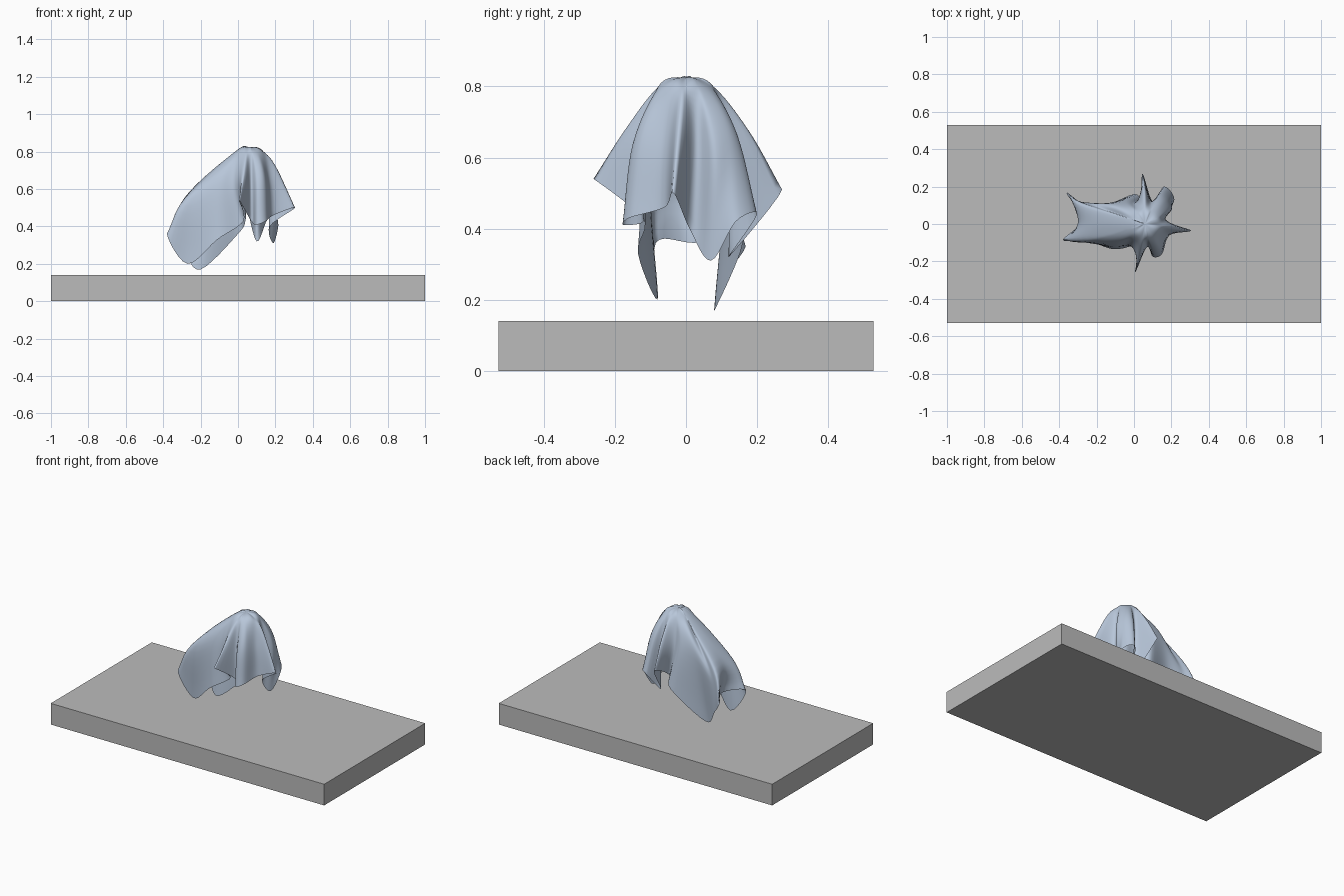
import bpy, bmesh, math
from mathutils import Vector

if "Cube" in bpy.data.objects:
    bpy.data.objects.remove(bpy.data.objects["Cube"])


def material(name, color):
    m = bpy.data.materials.new(name)
    m.diffuse_color = (*color, 1)
    m.use_nodes = True
    m.node_tree.nodes["Principled BSDF"].inputs["Base Color"].default_value = m.diffuse_color
    return m


def catmull(a, b, c, d, t):
    return 0.5 * (2 * b + (c - a) * t + (2 * a - 5 * b + 4 * c - d) * t ** 2
                  + (3 * b - a - 3 * c + d) * t ** 3)


grey = material("slab grey", (0.5, 0.5, 0.5))
blue = material("cloth pale blue", (0.48, 0.57, 0.70))

# Base slab
bpy.ops.mesh.primitive_cube_add(size=1, location=(0, 0, 0.07))
slab = bpy.context.object
slab.name = "base_slab"
slab.scale = (2, 1.056, 0.14)
bpy.ops.object.transform_apply(location=True, rotation=False, scale=True)
slab.data.materials.append(grey)

# Cloth spokes, anticlockwise from +x: hem point, then point halfway up the fold
SPOKES = [
    (.305, -.035, .50, .205, -.015, .715),
    (.17, .01, .40, .165, .03, .63),
    (.19, .07, .31, .20, .08, .61),
    (.215, .14, .42, .17, .125, .66),
    (.16, .20, .44, .13, .145, .66),
    (.10, .12, .32, .09, .12, .62),
    (.045, .27, .51, .055, .18, .67),
    (.04, .12, .43, .01, .115, .62),
    (.00, .16, .36, -.04, .12, .64),
    (-.20, .08, .17, -.14, .11, .62),
    (-.29, .115, .27, -.25, .11, .52),
    (-.36, .165, .36, -.285, .105, .55),
    (-.28, .02, .36, -.28, .01, .555),
    (-.38, -.085, .36, -.285, -.08, .545),
    (-.27, -.08, .20, -.22, -.10, .56),
    (-.11, -.135, .33, -.10, -.11, .63),
    (.03, -.12, .43, -.02, -.115, .63),
    (.005, -.26, .54, .03, -.17, .68),
    (.07, -.12, .43, .07, -.12, .61),
    (.10, -.175, .41, .10, -.15, .63),
    (.15, -.16, .43, .14, -.13, .66),
    (.19, -.06, .46, .17, -.06, .64),
]
APEX = Vector((0.06, 0, 0.825))
AROUND, DOWN = 6, 7


def ring(points):
    """Smooth closed curve through the points."""
    n = len(points)
    return [catmull(*(points[(i + k) % n] for k in (-1, 0, 1, 2)), s / AROUND)
            for i in range(n) for s in range(AROUND)]


hem = ring([Vector(s[:3]) for s in SPOKES])
mid = ring([Vector(s[3:]) for s in SPOKES])

# Draped cloth: each spoke runs apex, rounded shoulder, fold, hem
bm = bmesh.new()
top = bm.verts.new(APEX)
columns = []
for h, m in zip(hem, mid):
    out = Vector((m.x - APEX.x, m.y - APEX.y, 0)).normalized() * 0.08
    shoulder = APEX + out + Vector((0, 0, -0.028))
    path = [APEX - out + Vector((0, 0, -0.028)), APEX, shoulder, m, h, h * 2 - m]
    columns.append([bm.verts.new(catmull(*path[i:i + 4], s / DOWN))
                    for i in range(3) for s in range(1, DOWN + 1)])
for i, a in enumerate(columns):
    b = columns[(i + 1) % len(columns)]
    bm.faces.new((top, a[0], b[0]))
    for j in range(len(a) - 1):
        bm.faces.new((a[j], a[j + 1], b[j + 1], b[j]))
mesh = bpy.data.meshes.new("draped_cloth")
bm.to_mesh(mesh)
bm.free()
mesh.shade_smooth()
mesh.materials.append(blue)
cloth = bpy.data.objects.new("draped_cloth", mesh)
bpy.context.collection.objects.link(cloth)
